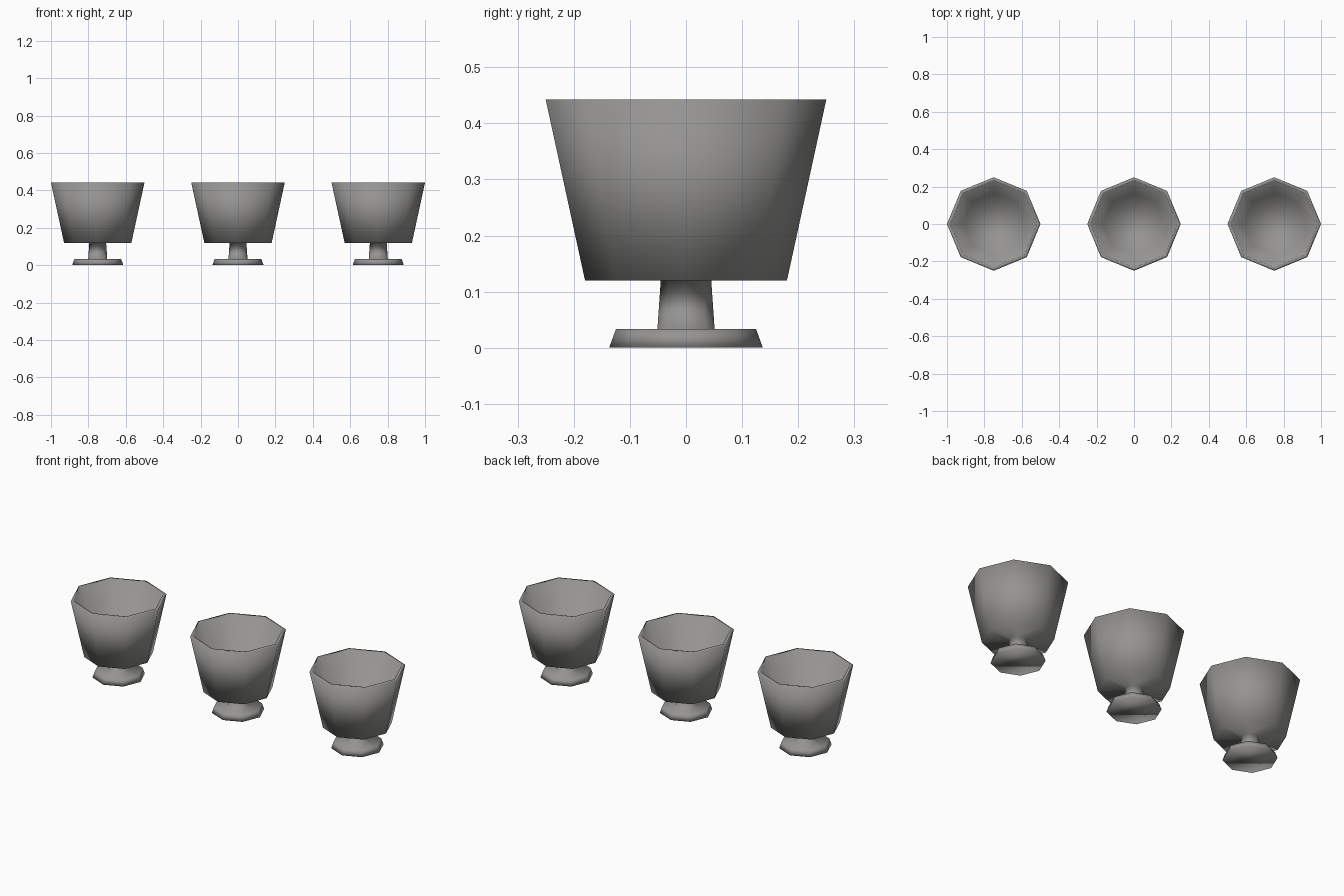
import bpy, bmesh, math

cube = bpy.data.objects.get("Cube")
if cube:
    bpy.data.objects.remove(cube, do_unlink=True)

SIDES = 8

metal = bpy.data.materials.new("warm_grey")
metal.use_nodes = True
grey = (0.3, 0.295, 0.285, 1)
metal.diffuse_color = grey
metal.node_tree.nodes["Principled BSDF"].inputs["Base Color"].default_value = grey


def lathe(name, profile, x):
    """Spin a closed (radius, height) profile into an eight-sided solid."""
    bm = bmesh.new()
    rings = []
    for r, z in profile:
        rings.append([bm.verts.new((r * math.cos(a), r * math.sin(a), z))
                      for a in (math.tau * i / SIDES for i in range(SIDES))])
    for low, high in zip(rings, rings[1:]):
        for i in range(SIDES):
            j = (i + 1) % SIDES
            bm.faces.new((low[i], low[j], high[j], high[i]))
    bm.faces.new(rings[0][::-1])
    bm.faces.new(rings[-1])
    for f in bm.faces:
        f.smooth = True
    mesh = bpy.data.meshes.new(name)
    bm.to_mesh(mesh)
    bm.free()
    mesh.materials.append(metal)
    obj = bpy.data.objects.new(name, mesh)
    obj.location.x = x
    bpy.context.collection.objects.link(obj)


# One continuous profile: foot, stem, outer bowl, rim, inner bowl
goblet = [(0.137, 0), (0.125, 0.033), (0.051, 0.033), (0.045, 0.12),
          (0.18, 0.12), (0.25, 0.442), (0.232, 0.442), (0.165, 0.14)]

for label, x in (("right", -0.75), ("middle", 0), ("left", 0.75)):
    lathe(label + "_goblet", goblet, x)
